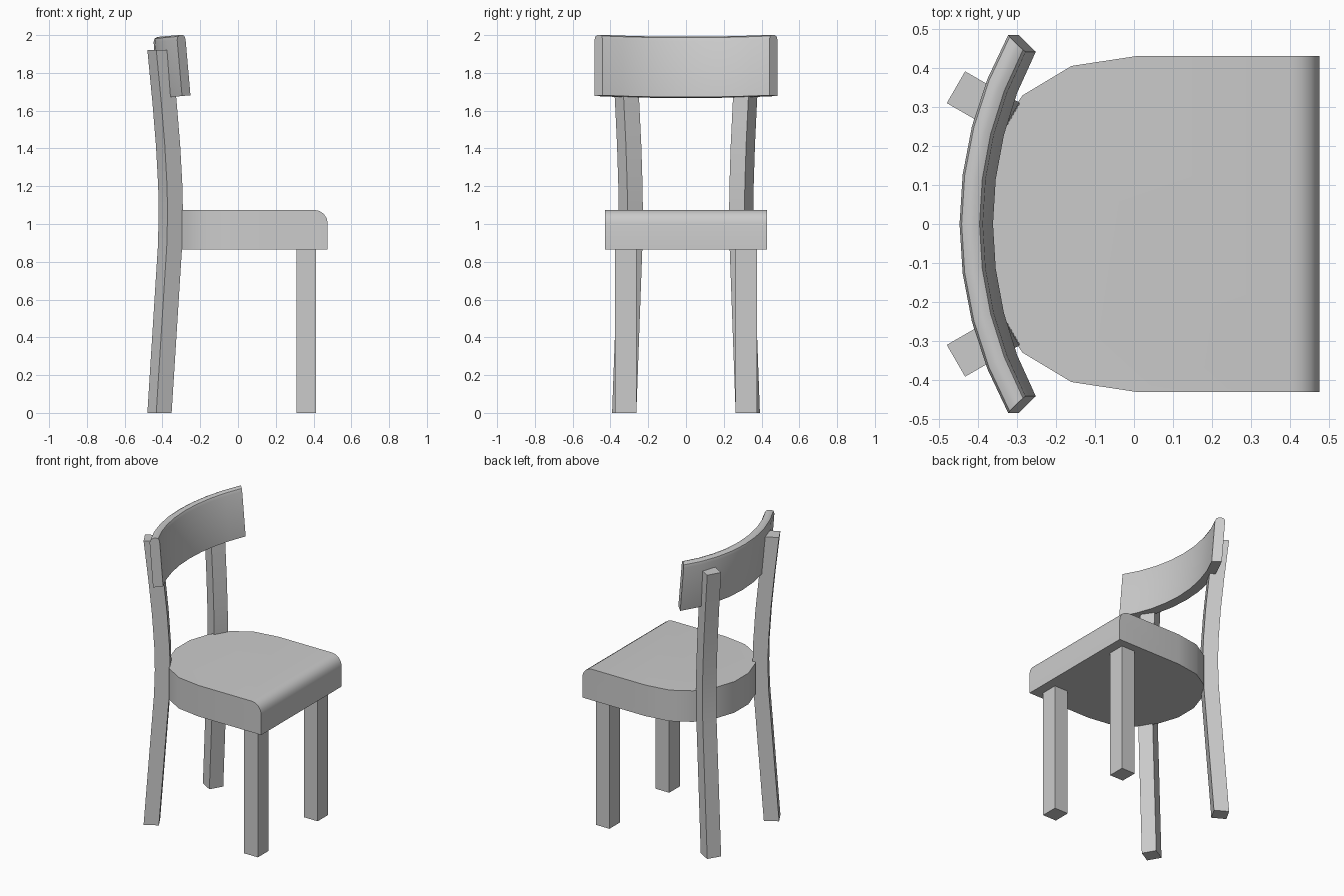
import bpy, bmesh
from math import sin, cos, radians

if "Cube" in bpy.data.objects:
    bpy.data.objects.remove(bpy.data.objects["Cube"])


def finish(name, bm, smooth=True):
    bmesh.ops.recalc_face_normals(bm, faces=bm.faces)
    me = bpy.data.meshes.new(name)
    bm.to_mesh(me)
    bm.free()
    ob = bpy.data.objects.new(name, me)
    bpy.context.collection.objects.link(ob)
    if smooth:
        bpy.ops.object.select_all(action='DESELECT')
        bpy.context.view_layer.objects.active = ob
        ob.select_set(True)
        bpy.ops.object.shade_smooth_by_angle(angle=radians(30))
    return ob


def loft(name, rings):
    """Skin a list of equal-length closed rings and cap both ends."""
    bm = bmesh.new()
    rows = [[bm.verts.new(p) for p in ring] for ring in rings]
    n = len(rows[0])
    for a, b in zip(rows, rows[1:]):
        for i in range(n):
            j = (i + 1) % n
            bm.faces.new((a[i], a[j], b[j], b[i]))
    bm.faces.new(rows[0])
    bm.faces.new(rows[-1])
    return finish(name, bm)


# Seat: straight front, round back, rolled top front edge
half = [(0.475, 0.43), (0.005, 0.43), (-0.16, 0.405), (-0.285, 0.33),
        (-0.368, 0.215), (-0.415, 0.075)]
outline = half + [(x, -y) for x, y in reversed(half)]
bm = bmesh.new()
base = bm.faces.new([bm.verts.new((x, y, 0.865)) for x, y in outline])
ext = bmesh.ops.extrude_face_region(bm, geom=[base], use_keep_orig=True)
bmesh.ops.translate(bm, vec=(0, 0, 0.21),
                    verts=[v for v in ext['geom'] if isinstance(v, bmesh.types.BMVert)])
bmesh.ops.recalc_face_normals(bm, faces=bm.faces)
front = [e for e in bm.edges if all(v.co.x > 0.47 and v.co.z > 1.0 for v in e.verts)]
bmesh.ops.bevel(bm, geom=front, offset=0.072, segments=4, profile=0.5, affect='EDGES')
finish("seat", bm)

# Legs, one pair per side
leg_path = [(0, 0), (0.65, 0.047), (0.88, 0.064), (1.05, 0.069), (1.2, 0.066),
            (1.42, 0.052), (1.65, 0.03), (1.92, 0)]
h = 0.047
for side, s in (("right", -1), ("left", 1)):
    x0, x1, y0, y1 = 0.31, 0.412, 0.263, 0.376
    loft("front_leg_" + side,
         [[(x0, s * y0, z), (x1, s * y0, z), (x1, s * y1, z), (x0, s * y1, z)]
          for z in (0, 0.87)])
    # Rear leg: square section turned 30 degrees, bent towards the seat centre
    c, d = cos(radians(30)), sin(radians(30))
    rings = []
    for z, r in leg_path:
        ring = []
        for a, b in ((-h, -h), (h, -h), (h, h), (-h, h)):
            u = a + r
            ring.append((-0.4155 + u * c + b * d, s * (0.327 - u * d + b * c), z))
        rings.append(ring)
    loft("rear_leg_" + side, rings)

# Backrest: curved board with rounded top, leaning back 5 degrees
t, top, bot = 0.06, 0.163, -0.16
section = [(0, bot), (0, top - 0.025), (0.007, top - 0.007), (0.022, top),
           (t - 0.022, top), (t - 0.007, top - 0.007), (t, top - 0.025), (t, bot)]
tilt = radians(5)
rings = []
for i in range(9):
    f = (i - 4) / 4
    ring = []
    for depth, z in section:
        ang = radians(29 - depth / t) * f
        R = 1.0 - depth
        x = 1.0 - R * cos(ang)
        ring.append((-0.435 + x * cos(tilt) - z * sin(tilt), R * sin(ang),
                     1.826 + z * cos(tilt) + x * sin(tilt)))
    rings.append(ring)
loft("backrest", rings)
